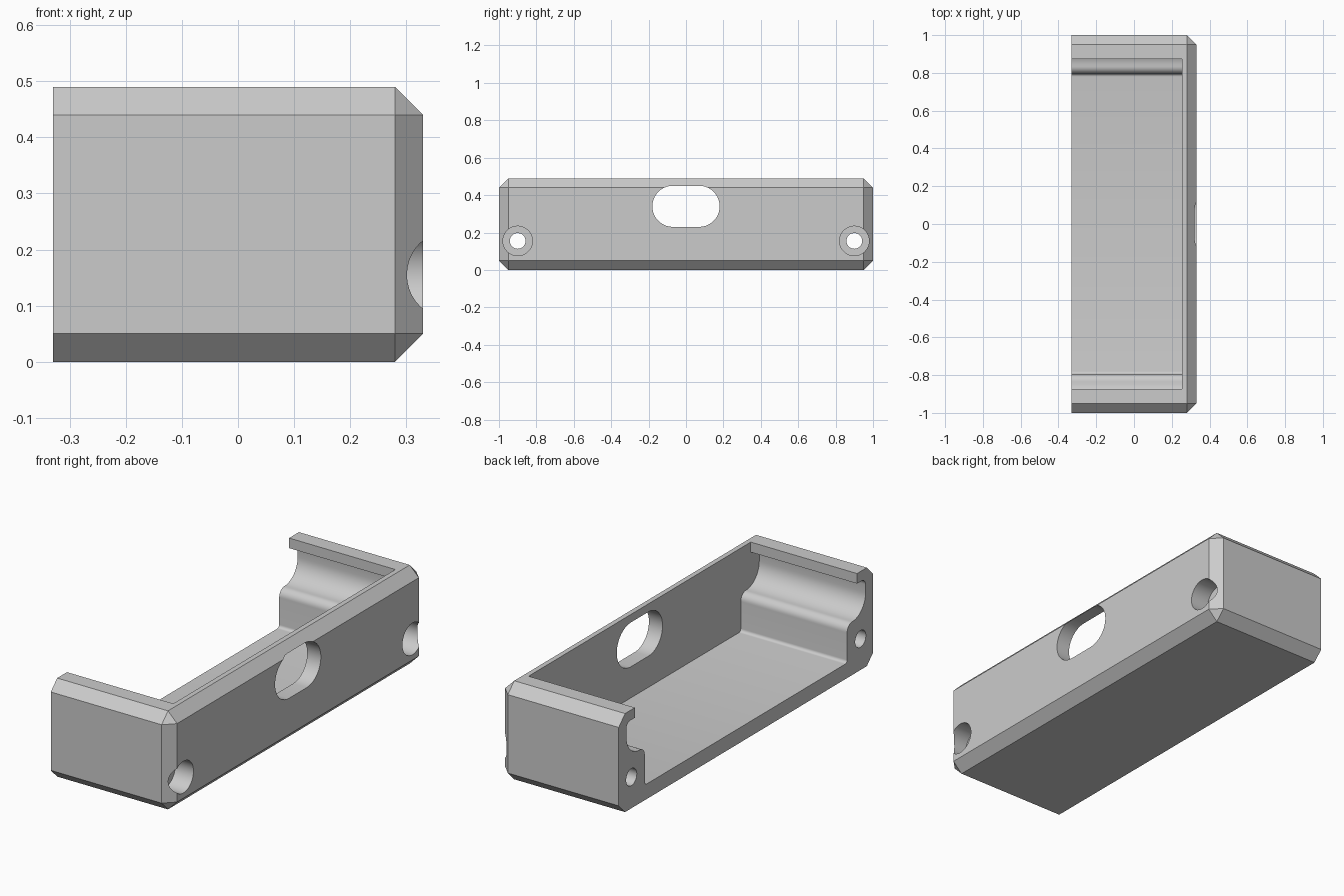
import bpy, bmesh, math
from mathutils import Vector

default = bpy.data.objects.get("Cube")
if default:
    bpy.data.objects.remove(default, do_unlink=True)

X, Y, H, CHAMFER = 0.33, 1.0, 0.49, 0.05
OPEN_END = -0.5  # cutters overshoot the open end


def arc(cy, cz, r, start, end, steps=10):
    """Points of an arc in the y-z plane, angles in degrees."""
    out = []
    for i in range(steps + 1):
        a = math.radians(start + (end - start) * i / steps)
        out.append((cy + r * math.cos(a), cz + r * math.sin(a)))
    return out


def prism(name, profile, x0, x1):
    """Extrude a closed y-z profile along x."""
    bm = bmesh.new()
    face = bm.faces.new([bm.verts.new((x0, y, z)) for y, z in profile])
    ext = bmesh.ops.extrude_face_region(bm, geom=[face])
    moved = [v for v in ext["geom"] if isinstance(v, bmesh.types.BMVert)]
    bmesh.ops.translate(bm, verts=moved, vec=Vector((x1 - x0, 0, 0)))
    bmesh.ops.recalc_face_normals(bm, faces=bm.faces)
    mesh = bpy.data.meshes.new(name)
    bm.to_mesh(mesh)
    bm.free()
    obj = bpy.data.objects.new(name, mesh)
    bpy.context.collection.objects.link(obj)
    return obj


# Outer shell: box chamfered everywhere except around the open end
shell = prism("enclosure_half", [(-Y, 0), (Y, 0), (Y, H), (-Y, H)], -X, X)
bm = bmesh.new()
bm.from_mesh(shell.data)
edges = [e for e in bm.edges if any(v.co.x > 0 for v in e.verts)]
# Edges along x and around the closed end
bmesh.ops.bevel(bm, geom=edges, offset=CHAMFER, offset_type='OFFSET',
                segments=1, affect='EDGES', clamp_overlap=False)
bm.to_mesh(shell.data)
bm.free()

# Cavity: floor fillet, screw-block side, rounded shoulder, side groove, lip
half = (arc(0.78, 0.09, 0.015, -90, 0, 5)
        + arc(0.835, 0.225, 0.04, 180, 90, 8)
        + arc(0.835, 0.37, 0.105, -90, 0, 14)
        + arc(0.91, 0.41, 0.03, 0, 90, 6)
        + [(0.873, 0.44), (0.873, 0.6)])
cavity = half + [(-y, z) for y, z in reversed(half)]
cutters = [prism("cavity_cutter", cavity, OPEN_END, 0.255)]

# Oblong opening in the long wall
slot = arc(0.07, 0.34, 0.11, -90, 90, 20) + arc(-0.07, 0.34, 0.11, 90, 270, 20)
cutters.append(prism("slot_cutter", slot, 0.2, 0.5))

# Screw holes with counterbores
for side in (-1, 1):
    for name, r, x0, x1 in (("hole", 0.042, OPEN_END, 0.3),
                            ("counterbore", 0.079, 0.23, 0.5)):
        circle = arc(side * 0.9, 0.155, r, 0, 360, 40)[:-1]
        cutters.append(prism(name + "_cutter", circle, x0, x1))

for cutter in cutters:
    cutter.hide_render = True
    mod = shell.modifiers.new(cutter.name, 'BOOLEAN')
    mod.operation = 'DIFFERENCE'
    mod.solver = 'EXACT'
    mod.object = cutter

# Bake the cuts and drop the cutters
bpy.context.view_layer.update()
graph = bpy.context.evaluated_depsgraph_get()
baked = bpy.data.meshes.new_from_object(shell.evaluated_get(graph))
shell.modifiers.clear()
shell.data = baked
for cutter in cutters:
    bpy.data.objects.remove(cutter, do_unlink=True)

# Material
grey = bpy.data.materials.new("light_grey_plastic")
grey.use_nodes = True
colour = (0.6, 0.6, 0.6, 1)
grey.diffuse_color = colour
grey.node_tree.nodes["Principled BSDF"].inputs["Base Color"].default_value = colour
shell.data.materials.clear()
shell.data.materials.append(grey)

# Smooth curved surfaces, keep edges sharp
for obj in bpy.context.selected_objects:
    obj.select_set(False)
shell.select_set(True)
bpy.context.view_layer.objects.active = shell
bpy.ops.object.shade_smooth_by_angle(angle=math.radians(30))
